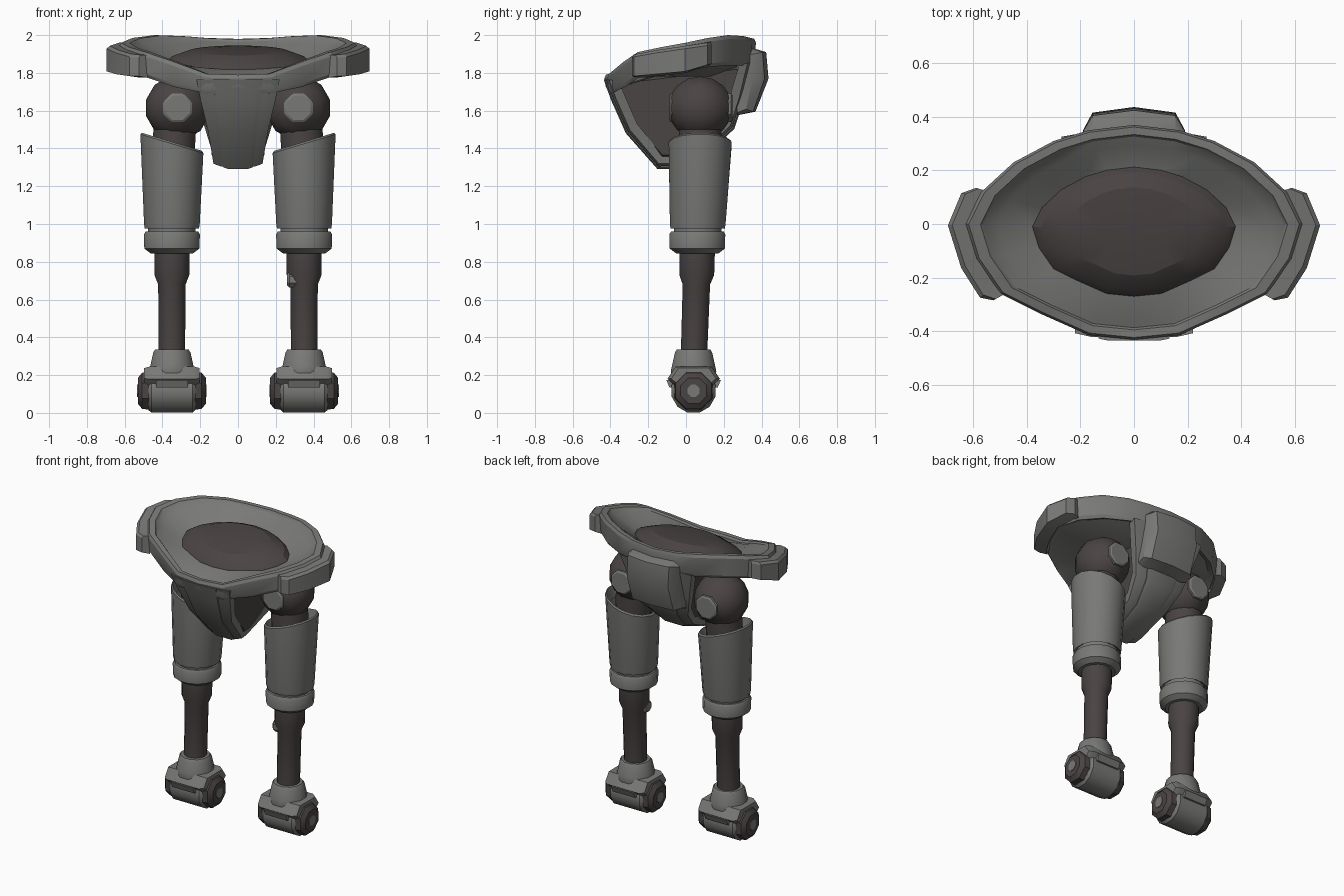
import bpy, bmesh, math
from mathutils import Vector

if "Cube" in bpy.data.objects:
    bpy.data.objects.remove(bpy.data.objects["Cube"])


def material(name, rgb):
    m = bpy.data.materials.new(name)
    m.diffuse_color = (*rgb, 1)
    m.use_nodes = True
    m.node_tree.nodes["Principled BSDF"].inputs["Base Color"].default_value = m.diffuse_color
    return m


GREY = material("armour_grey", (0.19, 0.19, 0.183))
DARK = material("joint_dark", (0.068, 0.058, 0.056))


def finish(name, bm, mat, angle=32):
    bmesh.ops.recalc_face_normals(bm, faces=bm.faces)
    me = bpy.data.meshes.new(name)
    bm.to_mesh(me)
    bm.free()
    me.materials.append(mat)
    ob = bpy.data.objects.new(name, me)
    bpy.context.collection.objects.link(ob)
    bpy.ops.object.select_all(action='DESELECT')
    ob.select_set(True)
    bpy.context.view_layer.objects.active = ob
    bpy.ops.object.shade_smooth_by_angle(angle=math.radians(angle))
    return ob


def loft(name, rings, mat, caps=True, angle=32):
    """Skin a list of closed rings, optionally capping both ends."""
    bm = bmesh.new()
    rows = [[bm.verts.new(p) for p in r] for r in rings]
    n = len(rows[0])
    for a, b in zip(rows, rows[1:]):
        for i in range(n):
            j = (i + 1) % n
            bm.faces.new((a[i], a[j], b[j], b[i]))
    if caps:
        bm.faces.new(rows[0])
        bm.faces.new(rows[-1])
    return finish(name, bm, mat, angle)


def tube(name, stations, mat, n=16, caps=True, tilt=0.0):
    """Upright lathe; stations are (x, y, z, radius); tilt slants the last three rings."""
    rings = []
    for k, (x, y, z, r) in enumerate(stations):
        t = tilt if k >= len(stations) - 3 else 0
        angles = [2 * math.pi * (i + 0.5) / n for i in range(n)]
        rings.append([(x + r * math.cos(a), y + r * math.sin(a), z + t * r * math.cos(a))
                      for a in angles])
    return loft(name, rings, mat, caps)


def lathe_axis(name, centre, axis, stations, mat, n=10, angle=32):
    """Lathe about the x or y axis; stations are (offset, radius)."""
    rings = []
    for d, r in stations:
        ring = []
        for i in range(n):
            a = 2 * math.pi * (i + 0.5) / n
            u, v = r * math.cos(a), r * math.sin(a)
            off = (d, u, v) if axis == 'X' else (u, d, v)
            ring.append(Vector(centre) + Vector(off))
        rings.append(ring)
    return loft(name, rings, mat, True, angle)


def slab(name, outline, x, layers, mat):
    """Extrude a yz outline along x; layers are (x offset, outline scale)."""
    cy = sum(p[0] for p in outline) / len(outline)
    cz = sum(p[1] for p in outline) / len(outline)
    return loft(name, [[(x + d, cy + (y - cy) * s, cz + (z - cz) * s)
                        for y, z in outline] for d, s in layers], mat)


# Pelvis rim: half outline as x, y, top z, bottom z
HALF = [(0, -.432, 1.79, 1.71), (.17, -.415, 1.795, 1.69), (.35, -.335, 1.86, 1.725),
        (.5, -.26, 1.91, 1.775), (.59, -.13, 1.937, 1.79), (.63, 0, 1.96, 1.81),
        (.57, .12, 1.985, 1.83), (.45, .23, 2.0, 1.84), (.3, .31, 1.995, 1.84),
        (.17, .35, 1.985, 1.84), (0, .37, 1.98, 1.84)]
LOOP = HALF + [(-x, y, a, b) for x, y, a, b in HALF[-2:0:-1]]


def rim(s, zfun):
    ring = []
    for x, y, zt, zb in LOOP:
        yy = -.025 + (y + .025) * s
        ring.append((x * s, yy, zfun(yy, zt, zb)))
    return ring


def seat(y, lift=0.0):
    return 1.858 + .16 * (y + .02) + lift


loft("pelvis_rim", [
    rim(.45, lambda y, t, b: 1.78),
    rim(.90, lambda y, t, b: b + .012),
    rim(.96, lambda y, t, b: b),
    rim(.985, lambda y, t, b: b + .02),
    rim(1.0, lambda y, t, b: t - .02),
    rim(.98, lambda y, t, b: t),
    rim(.91, lambda y, t, b: t - .002),
    rim(.89, lambda y, t, b: t - .016),
    rim(.81, lambda y, t, b: t * .65 + seat(y) * .35 - .008),
    rim(.60, lambda y, t, b: seat(y))], GREY, angle=25)

# Dark waist socket with a raised dome
loft("waist_dome", [
    rim(.62, lambda y, t, b: seat(y, -.03)),
    rim(.60, lambda y, t, b: seat(y, .004)),
    rim(.55, lambda y, t, b: seat(y, .03)),
    rim(.41, lambda y, t, b: seat(y, .062)),
    rim(.22, lambda y, t, b: seat(y, .07))], DARK, angle=20)

# Strap running from front rim, under the crotch, to back rim: y, z, half width
STRAP = [(-.428, 1.765, .22), (-.39, 1.66, .2), (-.312, 1.485, .16), (-.15, 1.3, .13),
         (-.09, 1.3, .125), (.13, 1.39, .145), (.25, 1.51, .18), (.3, 1.66, .22),
         (.345, 1.86, .27)]
HUB = Vector((0, 0, 1.74))


def strap_ring(y, z, w, depth, edge, outer):
    p = Vector((0, y, z))
    d = (HUB - p).normalized()
    o, e, i = p + d * outer, p + d * edge, p + d * depth
    return [(sx * w, q.y, q.z) for sx, q in
            ((-1, i), (-1, e), (-.72, o), (.72, o), (1, e), (1, i))]


loft("crotch_strap", [strap_ring(y, z, w, .07, .02, .006) for y, z, w in STRAP], GREY)
loft("crotch_centre_panel", [strap_ring(y, z, w * .6, .04, 0, -.008)
                             for y, z, w in STRAP[:-1]], GREY)

# Dark inner pelvis seen through the hip openings
core = [(y * .9, HUB.z + (z - HUB.z) * .9) for y, z, w in STRAP]
slab("pelvis_core", core, 0, [(-.14, .9), (-.11, 1), (.11, 1), (.14, .9)], DARK)

# Back plate, bowed across its width
PLATE = [(.27, 1.93), (.355, 1.93), (.42, 1.91), (.432, 1.77), (.365, 1.595), (.27, 1.575)]
loft("back_plate", [[(x, .27 + (y - .27) * s, 1.75 + (z - 1.75) * h) for y, z in PLATE]
                    for x, s, h in ((-.19, .5, .92), (-.155, .9, 1), (0, 1.03, 1),
                                    (.155, .9, 1), (.19, .5, .92))], GREY)

# Side plates: outer x, y, inner x, y, bottom z, top z
SIDE = [(.525, -.285, .48, -.26, 1.775, 1.895), (.575, -.275, .52, -.22, 1.775, 1.90),
        (.645, -.165, .57, -.13, 1.785, 1.92), (.695, -.005, .615, 0, 1.80, 1.943),
        (.645, .115, .57, .10, 1.835, 1.96), (.59, .135, .54, .12, 1.84, 1.965)]
for s in (-1, 1):
    loft("side_plate", [[(s * ix, iy, b), (s * ox, oy, b + .008), (s * ox, oy, t - .015),
                         (s * (ox * .8 + ix * .2), oy * .8 + iy * .2, t), (s * ix, iy, t)]
                        for ox, oy, ix, iy, b, t in SIDE], GREY, angle=25)

# Legs
for s in (-1, 1):
    X = s * .35
    # Hip ball with a disc at front and back
    ball = [(-.172 * math.cos(math.pi * k / 8), .172 * math.sin(math.pi * k / 8))
            for k in range(1, 8)]
    lathe_axis("hip_ball", (s * .32, .075, 1.615), 'Y', ball, DARK, 12)
    for f, out in ((-1, .163), (1, .172)):
        lathe_axis("hip_disc", (s * .32, .075, 1.615), 'Y',
                   [(f * .12, .082), (f * (out - .008), .082), (f * out, .07)], GREY, 8)
    tube("hip_neck", [(X, .07, 1.25, .115), (s * .335, .075, 1.5, .115)], DARK)
    # Hollow thigh sleeve with slanted top
    tube("thigh_sleeve", [(X, .062, 1.25, .13), (X, .062, .985, .13), (X, .062, .975, .146),
                          (X, .062, .995, .15), (X, .075, 1.425, .17),
                          (X, .075, 1.435, .162), (X, .073, 1.36, .142)],
         GREY, caps=False, tilt=.3 * s)
    tube("knee_gap", [(X, .062, .94, .128), (X, .062, 1.0, .128)], GREY)
    tube("knee_collar", [(X, .06, .845, .115), (X, .06, .87, .149), (X, .06, .945, .151),
                         (X, .06, .96, .142)], GREY)
    tube("shin", [(X, .042, .3, .071), (X, .055, .68, .074), (X, .057, .73, .094),
                  (X, .06, .86, .095)], DARK)
    # Ankle, bracket and foot roller
    tube("ankle", [(X, .04, .17, .11), (X, .04, .22, .125), (X, .04, .25, .118),
                   (X, .04, .32, .102), (X, .04, .335, .092)], GREY, 12)
    bracket = [(-.098, .18), (-.055, .245), (.135, .245), (.18, .18), (.14, .145), (-.06, .145)]
    slab("foot_bracket", bracket, X, [(-.147, .85), (-.12, 1), (.12, 1), (.147, .85)], GREY)
    tab = [(-.104, .175), (-.088, .135), (.168, .135), (.185, .175)]
    slab("foot_tab", tab, X, [(-.085, 1), (.085, 1)], GREY)
    lathe_axis("foot_roller", (X, .04, .117), 'X',
               [(-.125, .105), (-.108, .12), (.108, .12), (.125, .105)], GREY, 12)
    for f in (-1, 1):
        lathe_axis("roller_cap", (X, .04, .117), 'X',
                   [(f * .11, .1), (f * .125, .108), (f * .158, .103), (f * .18, .074)],
                   DARK, 8)
        lathe_axis("roller_hub", (X, .04, .117), 'X',
                   [(f * .17, .035), (f * .184, .035)], GREY, 8)

# Small knob on the inside of one shin
lathe_axis("shin_knob", (.285, .03, .705), 'X',
           [(-.025, .032), (-.012, .045), (.022, .045)], GREY, 8)
